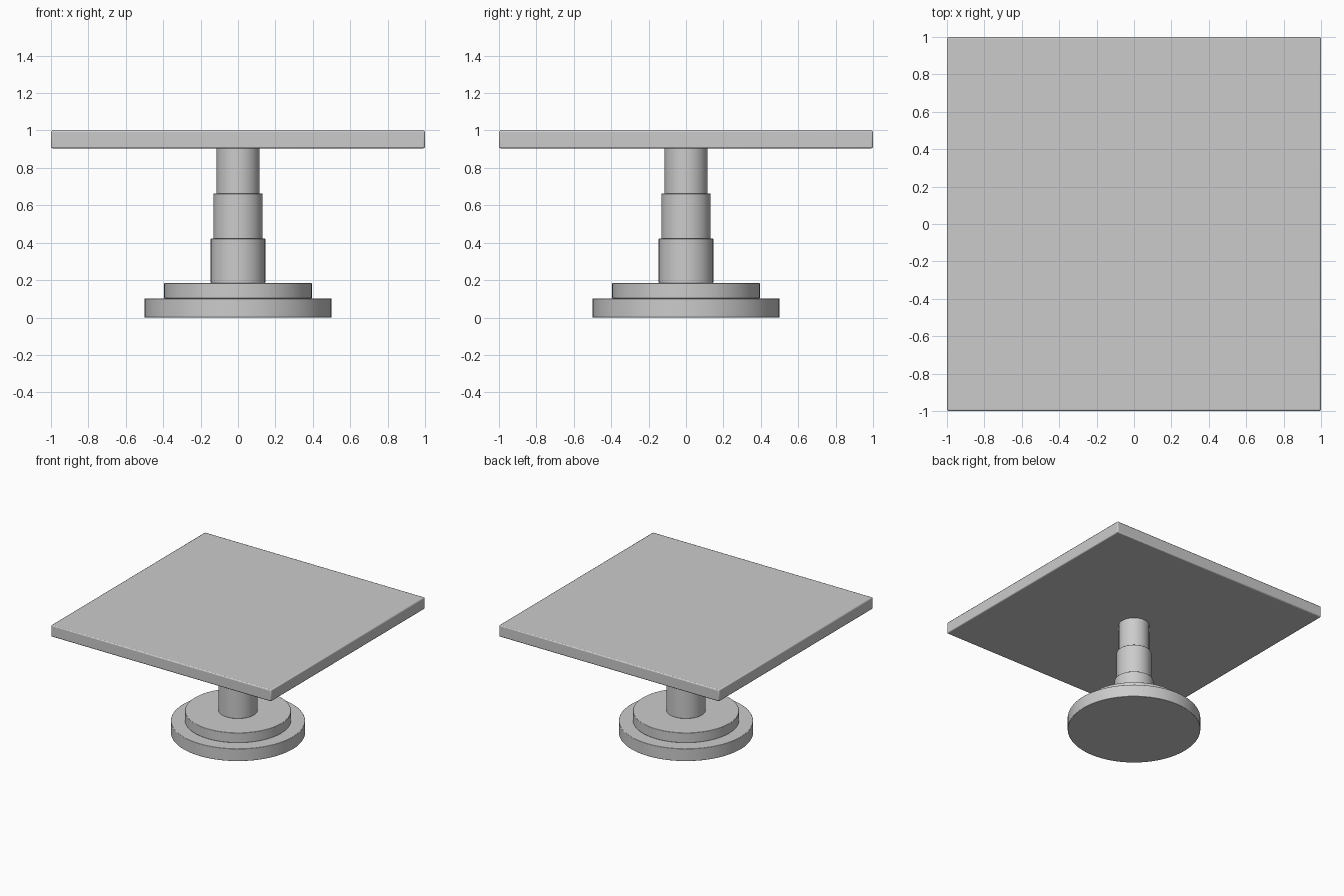
import bpy
import math

if "Cube" in bpy.data.objects:
    bpy.data.objects.remove(bpy.data.objects["Cube"])


def finish(obj, name, bevel):
    obj.name = name
    bpy.ops.object.transform_apply(location=False, rotation=False, scale=True)
    if bevel:
        mod = obj.modifiers.new("soft_edges", "BEVEL")
        mod.width = bevel
        mod.segments = 2
        mod.limit_method = "ANGLE"
        mod.angle_limit = math.radians(40)
    bpy.ops.object.shade_smooth_by_angle(angle=math.radians(35))
    return obj


def disc(name, radius, z0, z1, bevel=0.003):
    bpy.ops.mesh.primitive_cylinder_add(
        vertices=64, radius=radius, depth=z1 - z0, location=(0, 0, (z0 + z1) / 2))
    return finish(bpy.context.object, name, bevel)


# Stepped round foot
disc("base_plate", 0.50, 0.0, 0.102)
disc("base_step", 0.395, 0.102, 0.184)

# Telescoping column, narrowing upwards
disc("lower_column", 0.146, 0.184, 0.422)
disc("middle_column", 0.131, 0.422, 0.663)
disc("upper_column", 0.115, 0.663, 0.905, 0)

# Square table top
bpy.ops.mesh.primitive_cube_add(size=1, location=(0, 0, 0.9525))
bpy.context.object.scale = (2.0, 2.0, 0.095)
finish(bpy.context.object, "table_top", 0.008)
